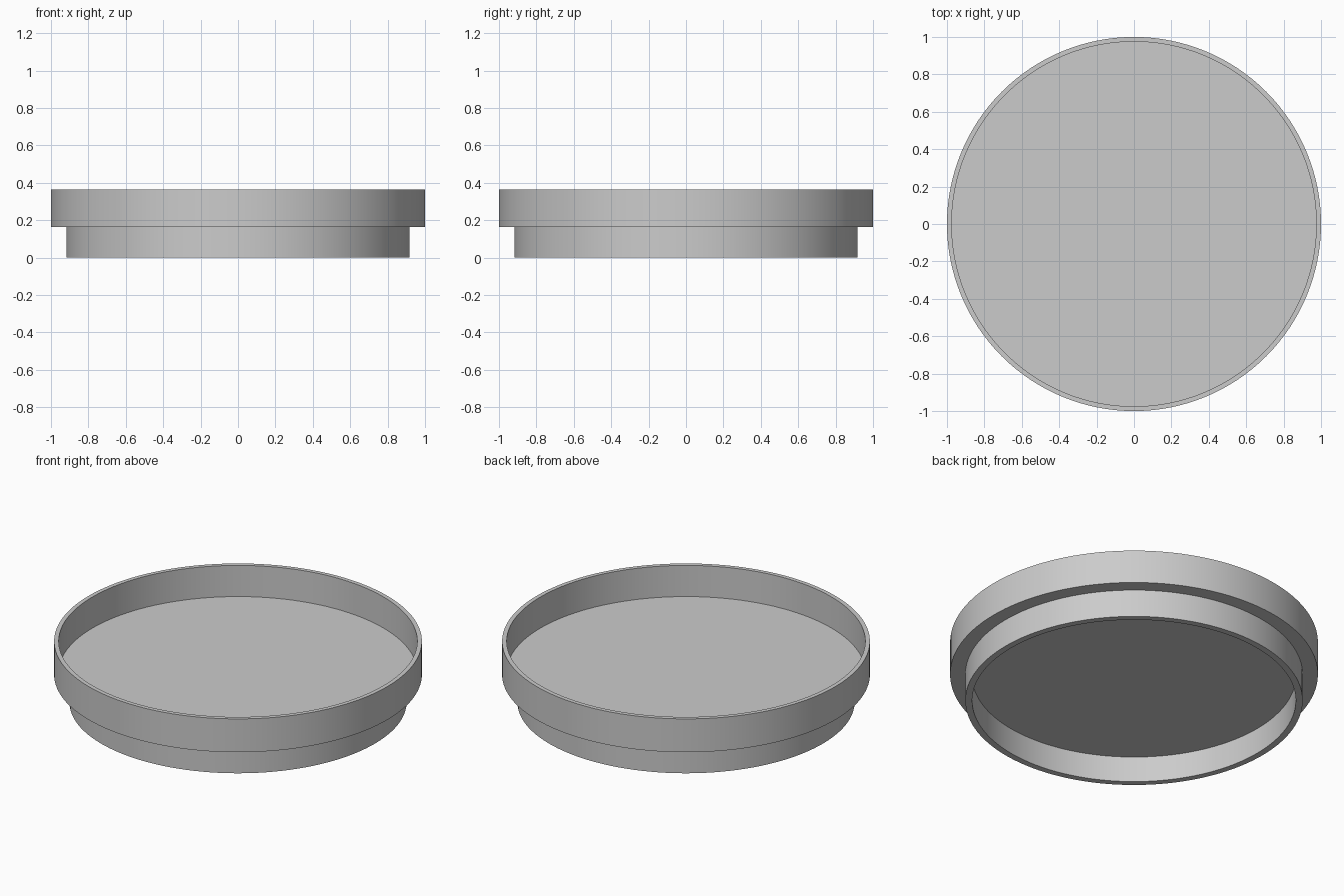
import bpy, bmesh, math
from mathutils import Matrix, Vector

cube = bpy.data.objects.get("Cube")
if cube:
    bpy.data.objects.remove(cube, do_unlink=True)

grey = bpy.data.materials.new("plain_grey")
grey.use_nodes = True
colour = (0.6, 0.6, 0.6, 1)
grey.diffuse_color = colour
grey.node_tree.nodes["Principled BSDF"].inputs["Base Color"].default_value = colour

RIM_R, RIM_INNER = 1.0, 0.975
FOOT_R, FOOT_INNER = 0.917, 0.88
TOP, STEP = 0.365, 0.165
FLOOR, CEILING = 0.178, 0.154

# Half section of the lid: recessed tray above, hollow foot ring below
section = [(0, FLOOR), (RIM_INNER, FLOOR), (RIM_INNER, TOP), (RIM_R, TOP),
           (RIM_R, STEP), (FOOT_R, STEP), (FOOT_R, 0), (FOOT_INNER, 0),
           (FOOT_INNER, CEILING), (0, CEILING)]

# Turn the section around the z axis
bm = bmesh.new()
verts = [bm.verts.new((r, 0, z)) for r, z in section]
edges = [bm.edges.new(pair) for pair in zip(verts, verts[1:])]
bmesh.ops.spin(bm, geom=verts + edges, cent=(0, 0, 0), axis=(0, 0, 1),
               angle=math.tau, steps=128, use_merge=True)
bmesh.ops.remove_doubles(bm, verts=bm.verts, dist=0.0001)
bmesh.ops.recalc_face_normals(bm, faces=bm.faces)

mesh = bpy.data.meshes.new("round_lid")
bm.to_mesh(mesh)
bm.free()
mesh.materials.append(grey)
lid = bpy.data.objects.new("round_lid", mesh)
bpy.context.collection.objects.link(lid)

# Smooth walls with crisp rims
bpy.ops.object.select_all(action="DESELECT")
lid.select_set(True)
bpy.context.view_layer.objects.active = lid
bpy.ops.object.shade_smooth_by_angle(angle=math.radians(30))
